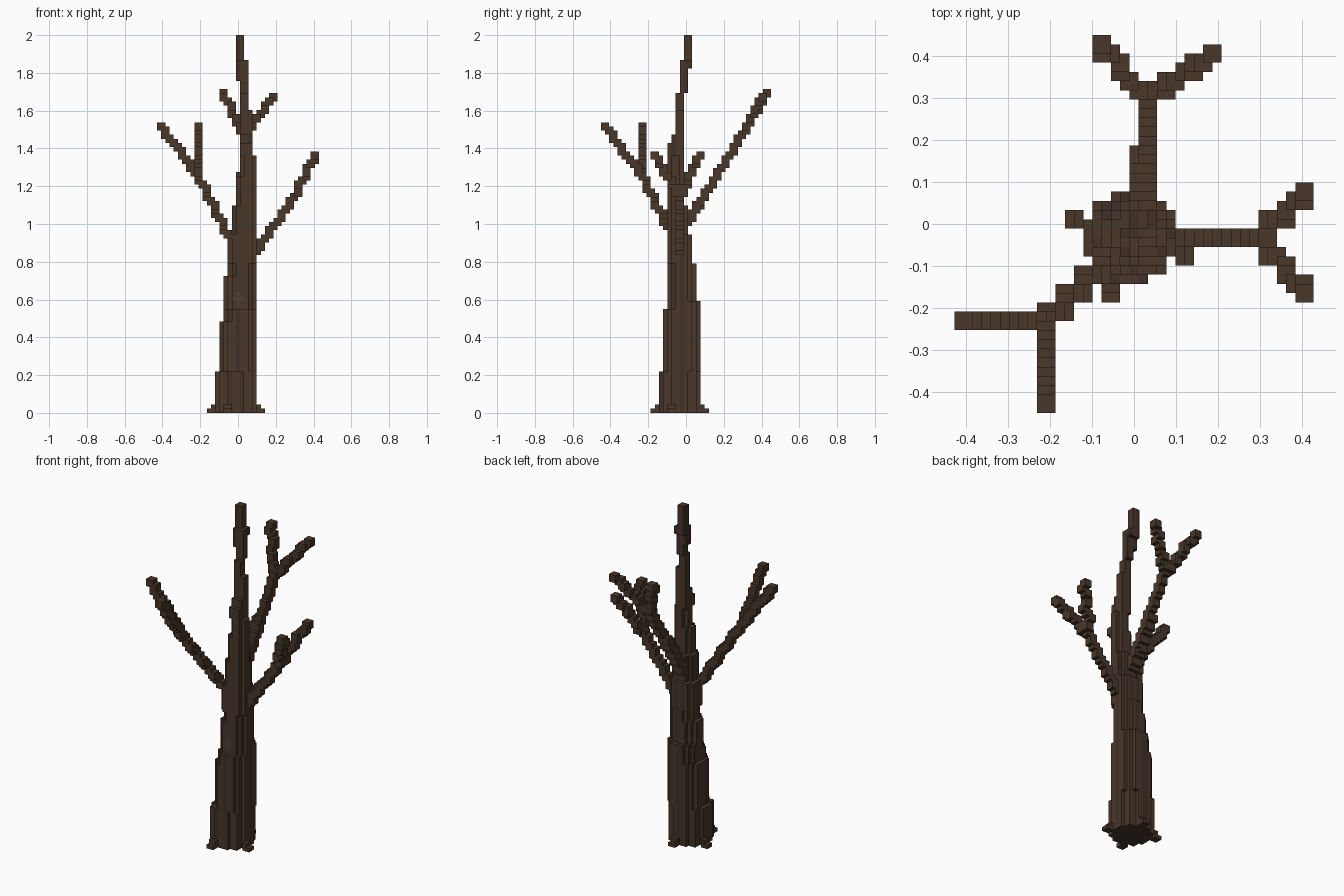
import bpy, bmesh, random
from mathutils import Vector

if "Cube" in bpy.data.objects:
    bpy.data.objects.remove(bpy.data.objects["Cube"])

random.seed(4)
V = 2 / 91          # voxel edge length
parts = {}          # part name -> set of voxels
taken = set()       # every voxel used so far


def material(name, rgb):
    m = bpy.data.materials.new(name)
    m.diffuse_color = (*rgb, 1)
    m.use_nodes = True
    m.node_tree.nodes["Principled BSDF"].inputs["Base Color"].default_value = m.diffuse_color
    return m


MATS = [material("bark", (0.066, 0.038, 0.023)),
        material("dark_bark", (0.050, 0.030, 0.020)),
        material("knot_bark", (0.080, 0.052, 0.036))]


def add(part, x, y, z):
    if (x, y, z) not in taken:
        taken.add((x, y, z))
        parts.setdefault(part, set()).add((x, y, z))


def box(part, xs, ys, zs):
    for x in range(xs[0], xs[1] + 1):
        for y in range(ys[0], ys[1] + 1):
            for z in range(zs[0], zs[1] + 1):
                add(part, x, y, z)


def limb(part, a, b):
    """Stamp 2x2x2 blocks along a line (minimum corners a to b)."""
    a, b = Vector(a), Vector(b)
    n = int(max(abs(c) for c in b - a))
    for i in range(n + 1):
        x, y, z = (round(c) for c in a.lerp(b, i / n))
        box(part, (x, x + 1), (y, y + 1), (z, z + 1))


# trunk: (top z, x range, y range) of each rounded section
sections = [(10, -5, 4, -6, 3), (22, -4, 4, -5, 3), (25, -3, 4, -5, 3),
            (27, -3, 4, -4, 3), (33, -3, 4, -4, 2), (36, -2, 4, -4, 2),
            (43, -2, 4, -4, 1), (50, -1, 4, -4, 0), (57, 0, 4, -4, -1),
            (62, 1, 4, -4, -1), (65, 1, 3, -4, -1), (67, 1, 3, -3, -1),
            (73, 1, 3, -2, -1), (77, 1, 2, -2, -1), (80, 1, 2, -1, 0),
            (83, 0, 2, -1, 0), (85, 0, 2, -1, 1), (91, 0, 1, 0, 1)]
z0 = 0
for z1, xa, xb, ya, yb in sections:
    cx, cy = (xa + xb) / 2, (ya + yb) / 2
    rx, ry = (xb - xa + 1) / 2 + 0.1, (yb - ya + 1) / 2 + 0.1
    for x in range(xa, xb + 1):
        for y in range(ya, yb + 1):
            small = max(rx, ry) < 1.7
            if small or ((x - cx) / rx) ** 2 + ((y - cy) / ry) ** 2 <= 1:
                for z in range(z0, z1):
                    add("trunk", x, y, z)
    z0 = z1

# root flares: long bottom step, short upper step
for lo, hi in (((-7, -6), (-6, -6)), ((5, 6), (5, 5))):
    ys = (0, 1) if lo[0] < 0 else (-4, -3)
    box("roots", lo, ys, (0, 0))
    box("roots", hi, ys, (1, 1))
for lo, hi in (((-8, -7), (-7, -7)), ((4, 5), (4, 4))):
    xs = (-3, -2) if lo[0] < 0 else (0, 1)
    box("roots", xs, lo, (0, 0))
    box("roots", xs, hi, (1, 1))

# forked branches: start, fork, two tips
branches = {
    "right_branch": ((4, -2, 38), (13, -2, 51), (18, 3, 61), (18, -8, 61)),
    "back_branch": ((1, 0, 45), (1, 13, 66), (-4, 19, 76), (8, 18, 75)),
    "left_branch": ((-3, -4, 42), (-10, -11, 56), (-19, -11, 68), (-10, -20, 68)),
}
for name, (start, fork, tip_a, tip_b) in branches.items():
    limb(name, start, fork)
    limb(name, fork, tip_a)
    limb(name, fork, tip_b)
limb("back_branch", (0, 0, 45), (0, 7, 56))      # thicker base of back branch

# knot: small cross on the front of the trunk
knot = {(0, 27), (-1, 27), (1, 27), (0, 26), (0, 28)}
# darker vertical bark strips
dark = {(x, y) for x in range(-7, 8) for y in range(-8, 6) if random.random() < 0.2}

# faces per direction, corners ordered counter-clockwise from outside
DIRS = []
for axis in range(3):
    for s in (1, -1):
        u, w = (axis + 1) % 3, (axis + 2) % 3
        ring = [(-1, -1), (1, -1), (1, 1), (-1, 1)][::s]
        corners = []
        for p, q in ring:
            c = [0, 0, 0]
            c[axis], c[u], c[w] = s, p, q
            corners.append(tuple(c))
        d = [0, 0, 0]
        d[axis] = s
        DIRS.append((tuple(d), corners))

# turn the exposed sides of every part into a mesh
for name, voxels in parts.items():
    bm = bmesh.new()
    cache = {}
    for x, y, z in sorted(voxels):
        for d, corners in DIRS:
            if (x + d[0], y + d[1], z + d[2]) in taken:
                continue
            vs = []
            for c in corners:
                k = (2 * x + c[0], 2 * y + c[1], 2 * z + 1 + c[2])
                if k not in cache:
                    cache[k] = bm.verts.new([n * V / 2 for n in k])
                vs.append(cache[k])
            f = bm.faces.new(vs) if not bm.faces.get(vs) else None
            if f and name == "trunk":
                if d[1] == -1 and (x, z) in knot:
                    f.material_index = 2
                elif (x, y) in dark:
                    f.material_index = 1
    bmesh.ops.dissolve_limit(bm, angle_limit=0.01, verts=bm.verts, edges=bm.edges,
                             delimit={'MATERIAL'})
    mesh = bpy.data.meshes.new(name)
    bm.to_mesh(mesh)
    bm.free()
    for m in MATS:
        mesh.materials.append(m)
    bpy.context.collection.objects.link(bpy.data.objects.new(name, mesh))
